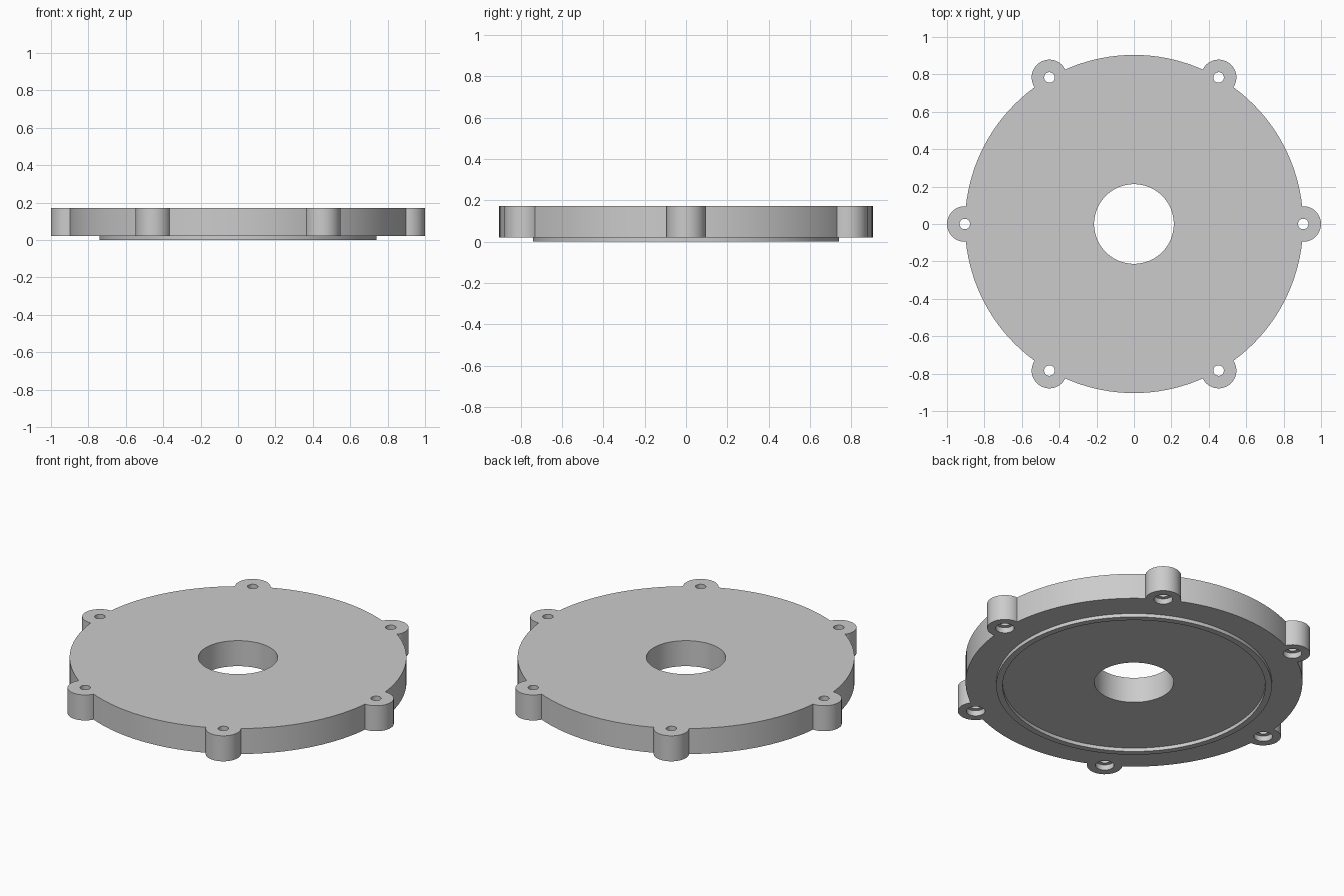
import bpy
import bmesh
from math import cos, sin, pi, radians

if "Cube" in bpy.data.objects:
    bpy.data.objects.remove(bpy.data.objects["Cube"], do_unlink=True)

TOP, BASE = 0.172, 0.021          # plate height range
PLATE_R, BORE_R = 0.904, 0.213
LUG_R, LUG_AT = 0.095, 0.905

grey = bpy.data.materials.new("plain grey")
grey.use_nodes = True
grey.diffuse_color = (0.6, 0.6, 0.6, 1)
grey.node_tree.nodes["Principled BSDF"].inputs["Base Color"].default_value = (0.6, 0.6, 0.6, 1)


def lathe(name, profile, sides, centre=(0, 0), ring=False):
    """Turn an (r, z) profile about a vertical axis, capped or closed as a ring."""
    bm = bmesh.new()
    loops = []
    for r, z in profile:
        loops.append([bm.verts.new((centre[0] + r * cos(2 * pi * i / sides),
                                    centre[1] + r * sin(2 * pi * i / sides), z))
                      for i in range(sides)])
    pairs = list(zip(loops, loops[1:]))
    if ring:
        pairs.append((loops[-1], loops[0]))
    else:
        bm.faces.new(loops[0])
        bm.faces.new(loops[-1])
    for a, b in pairs:
        for i in range(sides):
            j = (i + 1) % sides
            bm.faces.new((a[i], a[j], b[j], b[i]))
    bmesh.ops.recalc_face_normals(bm, faces=bm.faces)
    mesh = bpy.data.meshes.new(name)
    bm.to_mesh(mesh)
    bm.free()
    mesh.materials.append(grey)
    obj = bpy.data.objects.new(name, mesh)
    bpy.context.collection.objects.link(obj)
    return obj


def combine(target, tool, operation):
    """Apply a boolean and discard the tool."""
    mod = target.modifiers.new(operation, 'BOOLEAN')
    mod.operation = operation
    mod.solver = 'EXACT'
    mod.object = tool
    bpy.context.view_layer.objects.active = target
    bpy.ops.object.modifier_apply(modifier=mod.name)
    bpy.data.objects.remove(tool, do_unlink=True)


# Round plate
plate = lathe("cover_plate", [(PLATE_R, BASE), (PLATE_R, TOP)], 128)

# Six screw lugs on the rim
spots = [(LUG_AT * cos(radians(a)), LUG_AT * sin(radians(a))) for a in range(0, 360, 60)]
for spot in spots:
    combine(plate, lathe("screw_lug", [(LUG_R, BASE), (LUG_R, TOP)], 48, spot), 'UNION')

# Thin locating ring underneath
ring_profile = [(0.705, 0), (0.74, 0), (0.74, 0.06), (0.705, 0.06)]
combine(plate, lathe("locating_ring", ring_profile, 128, ring=True), 'UNION')

# Central bore
combine(plate, lathe("bore_cutter", [(BORE_R, -0.1), (BORE_R, 0.3)], 96), 'DIFFERENCE')

# Screw holes, counterbored from below
hole = [(0.05, -0.1), (0.05, BASE + 0.032), (0.028, BASE + 0.032), (0.028, 0.3)]
for spot in spots:
    combine(plate, lathe("screw_hole_cutter", hole, 32, spot), 'DIFFERENCE')

# Smooth round walls, sharp rims
bpy.ops.object.select_all(action='DESELECT')
plate.select_set(True)
bpy.context.view_layer.objects.active = plate
bpy.ops.object.shade_smooth_by_angle(angle=radians(30))
